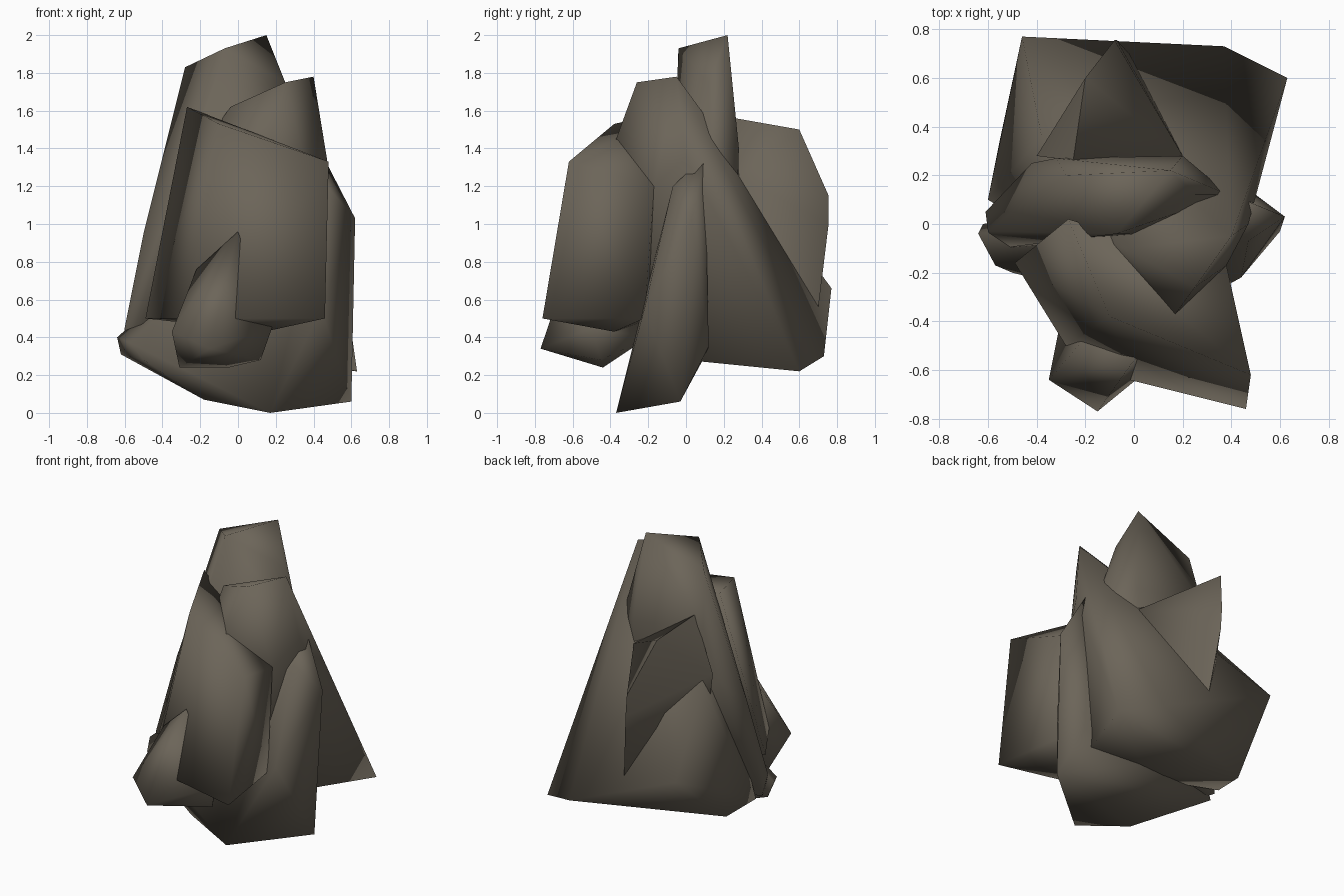
import bpy, bmesh, math

stone = bpy.data.materials.new("grey_brown_stone")
stone.diffuse_color = (0.15, 0.13, 0.10, 1)


def rock(name, corners):
    """Chiselled boulder: convex hull of a few corner points, softly shaded."""
    bm = bmesh.new()
    for c in corners:
        bm.verts.new(c)
    res = bmesh.ops.convex_hull(bm, input=list(bm.verts), use_existing_faces=False)
    loose = {g for g in res["geom_interior"] + res["geom_unused"]
             if isinstance(g, bmesh.types.BMVert)}
    bmesh.ops.delete(bm, geom=list(loose), context="VERTS")
    bmesh.ops.recalc_face_normals(bm, faces=list(bm.faces))
    me = bpy.data.meshes.new(name)
    bm.to_mesh(me)
    bm.free()
    me.materials.append(stone)
    for p in me.polygons:
        p.use_smooth = True
    me.set_sharp_from_angle(angle=math.radians(95))
    ob = bpy.data.objects.new(name, me)
    bpy.context.collection.objects.link(ob)
    return ob


# tallest central spire, leaning from the left foot
rock("central_spire", [
    (.15, .22, 2.0), (-.07, -.04, 1.93), (-.28, .2, 1.83), (.25, .12, 1.75),
    (.2, .28, 1.4), (.39, .12, 1.35), (-.32, .27, 1.5), (-.42, .25, 1.15),
    (-.5, .05, .95), (-.61, .05, .33), (-.6, -.03, .45), (-.55, -.1, .33),
    (.2, -.05, .4), (.2, .25, .4)])

# broad wedge: right peak sloping down to the whole back edge
rock("broad_back_wedge", [
    (.4, -.05, 1.78), (.25, -.26, 1.75), (-.04, -.1, 1.62), (.17, -.37, 1.45),
    (.47, 0, 1.35), (.38, -.17, 1.2), (.63, .6, .22), (.37, .73, .3),
    (-.46, .77, .66), (-.38, .36, 1.14), (-.55, .35, .29), (-.6, .1, .33),
    (-.1, 0, .3), (.3, -.2, .3)])

# upper back block
rock("upper_back_block", [
    (-.2, .6, 1.5), (-.25, .26, 1.56), (-.08, .755, 1.15), (-.07, .755, 1.0),
    (-.02, .7, .55), (.2, .28, 1.25), (.15, .3, .6), (-.4, .28, 1.2),
    (-.35, .3, .7)])

# large front slab
rock("front_slab", [
    (-.27, .02, 1.62), (-.1, -.38, 1.53), (.48, -.62, 1.33), (.46, -.76, .5),
    (-.02, -.64, .5), (-.28, -.5, .5), (-.49, -.16, .5), (.14, -.38, .43),
    (.38, -.22, .5), (.38, -.17, 1.2)])

# small front boulder under the slab
rock("front_low_boulder", [
    (0, -.56, .96), (-.22, -.49, .76), (-.35, -.64, .43), (-.15, -.77, .34),
    (-.31, -.44, .24), (-.05, -.44, .24), (.12, -.45, .28), (.18, -.5, .45),
    (-.26, -.46, .5), (0, -.2, .4)])

# right spike that reaches the ground, with its ledge on the left
rock("right_foot_spike", [
    (.45, .1, 1.36), (.47, -.07, 1.2), (.62, .03, 1.03), (.6, -.03, .06),
    (.5, .12, .35), (.17, -.37, 0), (-.18, -.25, .07), (-.5, -.2, .28),
    (-.62, 0, .31), (-.64, -.04, .40), (-.57, -.17, .37), (.44, -.22, .55),
    (0, .1, .3)])
